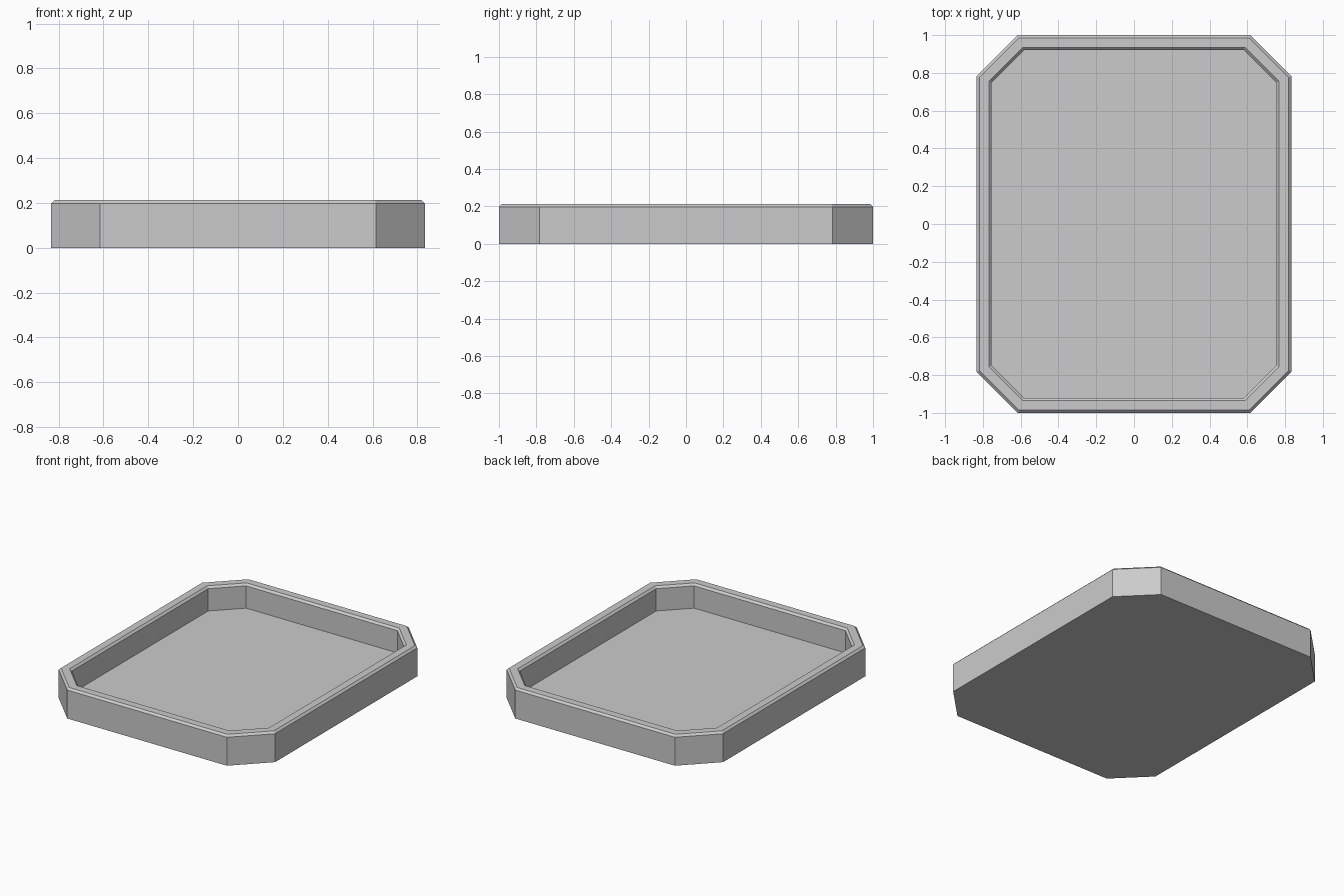
import bpy
import bmesh
import math

cube = bpy.data.objects.get("Cube")
if cube:
    bpy.data.objects.remove(cube, do_unlink=True)

HALF_X, HALF_Y = 0.833, 1.0   # outer half sizes
CORNER = 0.218                # size of the cut corners
HEIGHT, FLOOR = 0.212, 0.043
WALL, BEVEL = 0.079, 0.014

# Plain grey material
grey = bpy.data.materials.new("plain grey")
grey.use_nodes = True
colour = (0.6, 0.6, 0.6, 1)
grey.diffuse_color = colour
grey.node_tree.nodes["Principled BSDF"].inputs["Base Color"].default_value = colour


def ring(bm, inset, z):
    """Cut-corner rectangle, moved inward evenly by inset."""
    x, y = HALF_X - inset, HALF_Y - inset
    c = CORNER - inset * (2 - math.sqrt(2))
    points = []
    for sx, sy in ((1, 1), (-1, 1), (-1, -1), (1, -1)):
        pair = [(sx * x, sy * (y - c)), (sx * (x - c), sy * y)]
        points += pair if sx * sy > 0 else pair[::-1]
    return [bm.verts.new((px, py, z)) for px, py in points]


# Tray section: outer wall, bevelled rim, inner wall, floor
section = [
    (0, 0),
    (0, HEIGHT - BEVEL),
    (BEVEL, HEIGHT),
    (WALL - BEVEL, HEIGHT),
    (WALL, HEIGHT - BEVEL),
    (WALL, FLOOR),
]
bm = bmesh.new()
rings = [ring(bm, inset, z) for inset, z in section]
for low, high in zip(rings, rings[1:]):
    for i in range(len(low)):
        j = (i + 1) % len(low)
        bm.faces.new((low[i], low[j], high[j], high[i]))
bm.faces.new(rings[0][::-1])
bm.faces.new(rings[-1])
bmesh.ops.recalc_face_normals(bm, faces=bm.faces[:])

mesh = bpy.data.meshes.new("tray")
bm.to_mesh(mesh)
bm.free()
mesh.materials.append(grey)
tray = bpy.data.objects.new("tray", mesh)
bpy.context.collection.objects.link(tray)
